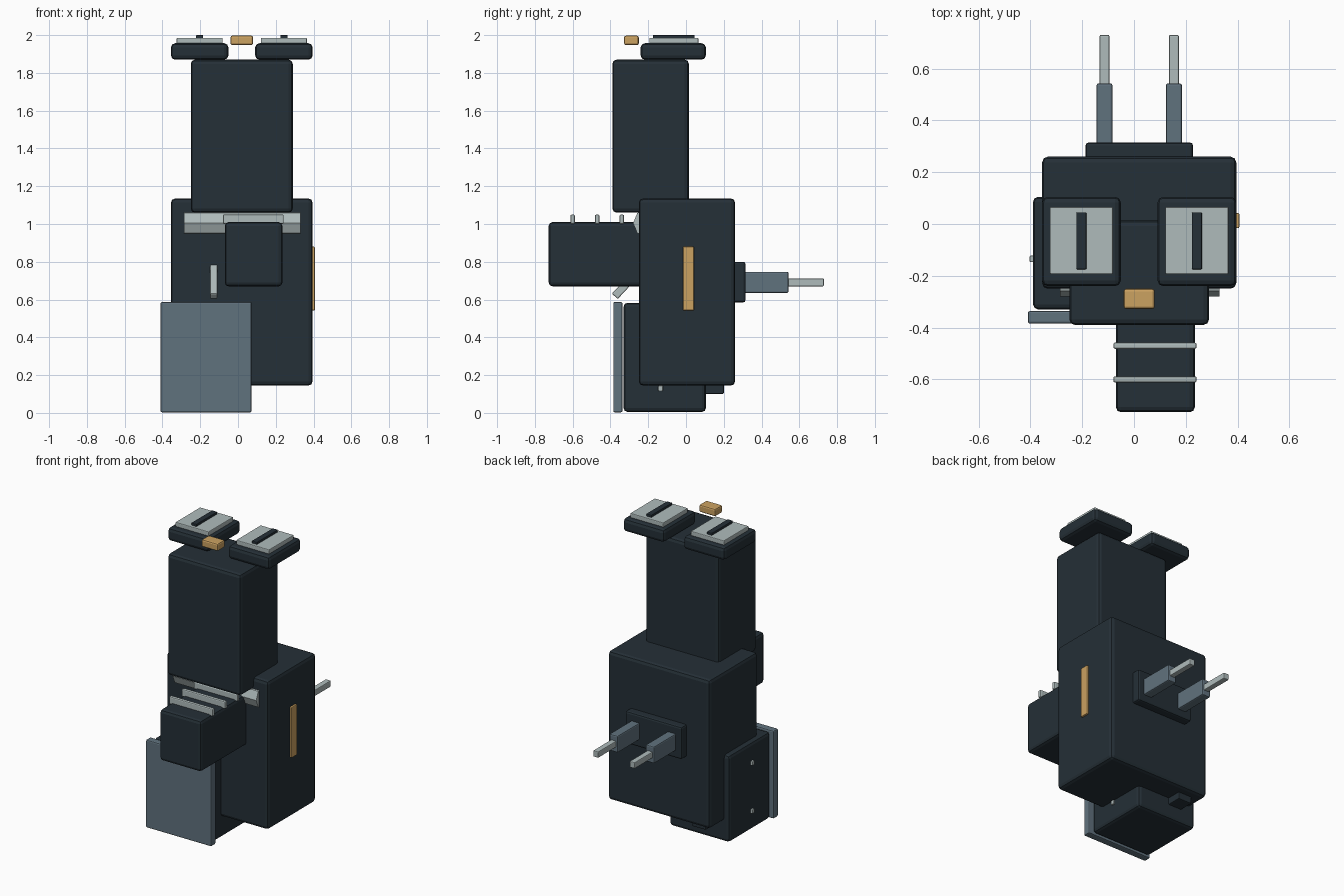
import bpy, bmesh, math
from mathutils import Matrix, Vector

if "Cube" in bpy.data.objects:
    bpy.data.objects.remove(bpy.data.objects["Cube"])


def material(name, rgb):
    m = bpy.data.materials.new(name)
    m.diffuse_color = (*rgb, 1)
    m.use_nodes = True
    m.node_tree.nodes["Principled BSDF"].inputs["Base Color"].default_value = m.diffuse_color
    return m


NAVY = material("dark navy", (0.018, 0.029, 0.038))
SLATE = material("slate blue", (0.118, 0.168, 0.208))
PALE = material("pale grey", (0.43, 0.50, 0.50))
AMBER = material("amber", (0.60, 0.36, 0.12))


def finish(name, bm, mat, bevel=0.0):
    """Turn a bmesh into an object with softly rounded edges."""
    mesh = bpy.data.meshes.new(name)
    bm.to_mesh(mesh)
    bm.free()
    mesh.materials.append(mat)
    ob = bpy.data.objects.new(name, mesh)
    bpy.context.collection.objects.link(ob)
    if bevel:
        mod = ob.modifiers.new("rounded edges", 'BEVEL')
        mod.width = bevel
        mod.segments = 2
    return ob


def box(name, x, y, z, mat, bevel=0.006):
    """Box spanning the given (low, high) ranges."""
    size = [b - a for a, b in (x, y, z)]
    mid = Vector([(a + b) / 2 for a, b in (x, y, z)])
    bm = bmesh.new()
    bmesh.ops.create_cube(bm, size=1)
    bmesh.ops.scale(bm, vec=size, verts=bm.verts)
    bmesh.ops.translate(bm, vec=mid, verts=bm.verts)
    return finish(name, bm, mat, bevel)


def rod(name, x, y, z, radius, sides, mat):
    """Faceted cylinder lying along x."""
    bm = bmesh.new()
    bmesh.ops.create_cone(bm, cap_ends=True, segments=sides, radius1=radius,
                          radius2=radius, depth=x[1] - x[0])
    turn = Matrix.Rotation(math.pi / 2, 4, 'Y')
    bmesh.ops.transform(bm, verts=bm.verts,
                        matrix=Matrix.Translation(((x[0] + x[1]) / 2, y, z)) @ turn)
    return finish(name, bm, mat)


# Main masses
box("main_body", (-0.355, 0.395), (-0.25, 0.26), (0.145, 1.135), NAVY, 0.022)
box("upper_tower", (-0.25, 0.29), (-0.39, 0.015), (1.06, 1.87), NAVY, 0.022)
box("front_arm", (-0.07, 0.235), (-0.727, -0.2), (0.67, 1.01), NAVY, 0.02)
box("lower_block", (-0.39, 0.05), (-0.33, 0.105), (0.005, 0.583), NAVY, 0.02)
box("front_shield", (-0.41, 0.072), (-0.385, -0.336), (0.003, 0.587), SLATE, 0.008)
box("under_nub", (-0.285, -0.185), (0.08, 0.2), (0.1, 0.2), NAVY)

# Pins running through the lower block
for i, z in enumerate((0.13, 0.45)):
    box(f"block_pin_{i + 1}", (-0.403, 0.06), (-0.147, -0.122),
        (z - 0.014, z + 0.014), PALE, 0.004)

# Neck bar and angled lever
rod("neck_bar", (-0.285, 0.33), -0.205, 1.005, 0.075, 8, PALE)
lever = box("lever", (-0.019, 0.019), (-0.021, 0.021), (-0.12, 0.12), PALE)
lever.location = (-0.128, -0.295, 0.705)
lever.rotation_euler.x = math.radians(-43)

# Ribs across the front arm
for i, y in enumerate((-0.6, -0.47, -0.34)):
    box(f"arm_rib_{i + 1}", (-0.08, 0.242), (y - 0.012, y + 0.012),
        (1.0, 1.05), PALE, 0.007)

# Back plate with two stepped prongs
box("back_plate", (-0.187, 0.228), (0.25, 0.315), (0.585, 0.8), NAVY, 0.012)
for side, x in (("left", -0.114), ("right", 0.154)):
    box(f"{side}_prong_base", (x - 0.031, x + 0.031), (0.3, 0.543),
        (0.635, 0.747), SLATE, 0.008)
    box(f"{side}_prong_tip", (x - 0.019, x + 0.019), (0.53, 0.73),
        (0.67, 0.711), PALE, 0.005)

# Top pads, their pale plates and dark slots
for side, x in (("left", -0.203), ("right", 0.243)):
    box(f"{side}_pad", (x - 0.152, x + 0.152), (-0.24, 0.105),
        (1.87, 1.957), NAVY, 0.022)
    box(f"{side}_pad_plate", (x - 0.122, x + 0.122), (-0.194, 0.066),
        (1.95, 1.985), PALE, 0.005)
    box(f"{side}_pad_slot", (x - 0.019, x + 0.019), (-0.175, 0.045),
        (1.98, 2.0), NAVY, 0.003)

# Amber details
box("nose_block", (-0.04, 0.08), (-0.328, -0.25), (1.947, 1.997), AMBER, 0.01)
box("side_strip", (0.385, 0.407), (-0.016, 0.042), (0.542, 0.88), AMBER, 0.005)
